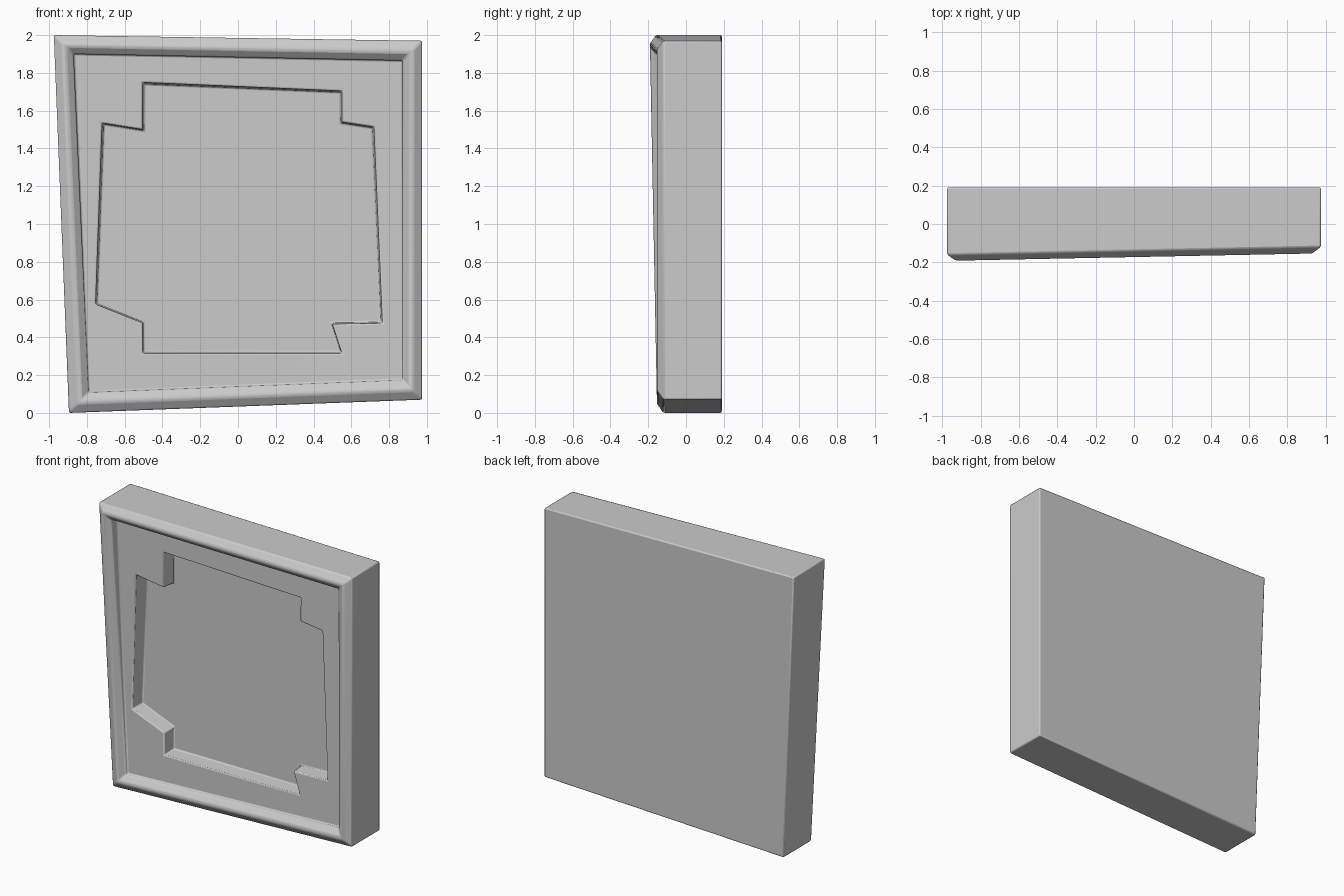
import bpy, bmesh
from mathutils import Vector

if "Cube" in bpy.data.objects:
    bpy.data.objects.remove(bpy.data.objects["Cube"])

# Front (x, z) corners: top left, top right, bottom right, bottom left
OUTER = [(-0.975, 2.0), (0.975, 1.97), (0.975, 0.07), (-0.895, 0.0)]
PANEL = [(-0.87, 1.90), (0.87, 1.865), (0.87, 0.175), (-0.79, 0.11)]
RECESS = [(-0.505, 1.75), (0.55, 1.705), (0.55, 1.54), (0.72, 1.515),
          (0.765, 0.475), (0.5, 0.47), (0.55, 0.315), (-0.505, 0.315),
          (-0.505, 0.475), (-0.755, 0.575), (-0.72, 1.535), (-0.505, 1.5)]
BACK, FLOOR, RIM = 0.19, 0.0, 0.033


def front_y(x, z):
    """Depth of the slightly warped front surface (proud at top left)."""
    u = (0.975 - x) / 1.95
    return -0.12 - 0.04 * u * z / 2


def sunk(x, z):
    """How far the panel sits behind the rim's inner edge."""
    return 0.02 + 0.01 * z


bm = bmesh.new()


def ring(points, y=None, lift=0.0, sink=False):
    out = []
    for x, z in points:
        d = front_y(x, z) - lift if y is None else y
        out.append(bm.verts.new((x, d + (sunk(x, z) if sink else 0), z)))
    return out


def bridge(a, b):
    n = len(a)
    for i in range(n):
        j = (i + 1) % n
        bm.faces.new((a[i], a[j], b[j], b[i]))


def between(t):
    return [tuple(Vector(a).lerp(Vector(b), t)) for a, b in zip(OUTER, PANEL)]


def loop_edges(vs):
    return [bm.edges.new((v, vs[(i + 1) % len(vs)])) for i, v in enumerate(vs)]


# Panel face with the cut-out hole
panel = ring(PANEL, sink=True)
hole = ring(RECESS, sink=True)
bmesh.ops.triangle_fill(bm, edges=loop_edges(panel) + loop_edges(hole),
                        normal=(0, -1, 0), use_beauty=True)

# Recess walls with a little draft, and floor
floor = ring([(x * 0.988, 1.03 + (z - 1.03) * 0.988) for x, z in RECESS], y=FLOOR)
bridge(hole, floor)
bm.faces.new(floor)

# Step, raised rim, sides and back
step = ring(PANEL)
rim_in = ring(between(0.62), lift=RIM)
rim_out = ring(between(0.44), lift=RIM)
outer = ring(OUTER)
back = ring(OUTER, y=BACK)
rings = [panel, step, rim_in, rim_out, outer, back]
for a, b in zip(rings, rings[1:]):
    bridge(a, b)
bm.faces.new(back)
bmesh.ops.recalc_face_normals(bm, faces=bm.faces[:])

mesh = bpy.data.meshes.new("stone_tile")
bm.to_mesh(mesh)
bm.free()
tile = bpy.data.objects.new("stone_tile", mesh)
bpy.context.collection.objects.link(tile)

# Softened edges
bevel = tile.modifiers.new("soft_edges", 'BEVEL')
bevel.width = 0.008
bevel.segments = 2
bevel.limit_method = 'ANGLE'
bevel.angle_limit = 0.5

bpy.context.view_layer.objects.active = tile
tile.select_set(True)
bpy.ops.object.shade_smooth_by_angle(angle=0.6)
